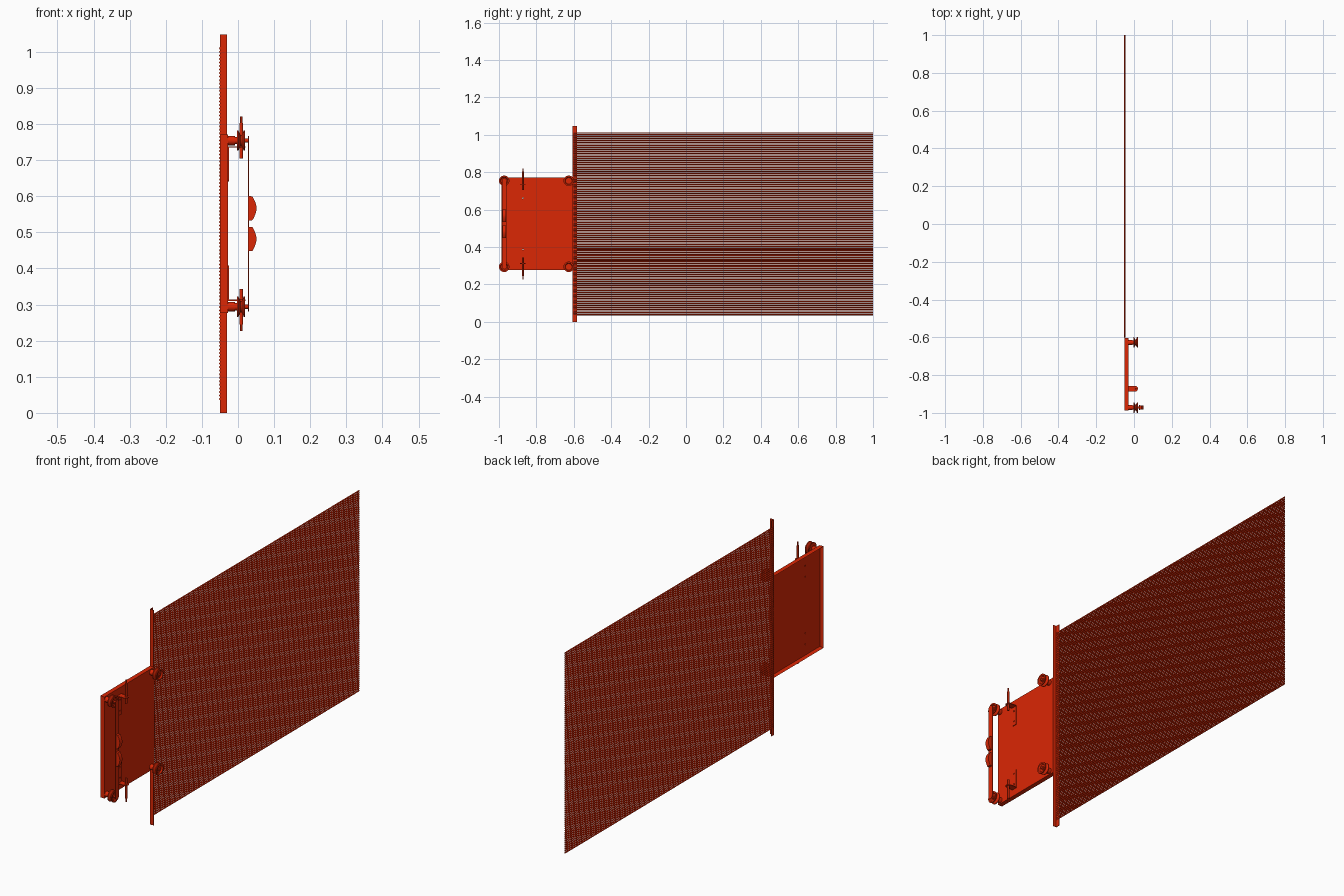
import bpy, bmesh, math
from mathutils import Matrix, Vector

if "Cube" in bpy.data.objects:
    bpy.data.objects.remove(bpy.data.objects["Cube"])

red = bpy.data.materials.new("red_paint")
red.diffuse_color = (0.71, 0.02, 0.0015, 1)
red.use_nodes = True
red.node_tree.nodes["Principled BSDF"].inputs["Base Color"].default_value = red.diffuse_color
ZC = 0.524          # mirror height
YR = -0.972         # front roller line
YB = -0.872         # bracket line


def finish(name, bm, smooth=False):
    bmesh.ops.recalc_face_normals(bm, faces=bm.faces)
    me = bpy.data.meshes.new(name)
    bm.to_mesh(me)
    bm.free()
    ob = bpy.data.objects.new(name, me)
    bpy.context.collection.objects.link(ob)
    me.materials.append(red)
    if smooth:
        bpy.ops.object.select_all(action='DESELECT')
        ob.select_set(True)
        bpy.context.view_layer.objects.active = ob
        bpy.ops.object.shade_smooth_by_angle(angle=math.radians(46))
    return ob


def add_box(bm, lo, hi):
    lo, hi = Vector(lo), Vector(hi)
    m = Matrix.Translation((lo + hi) / 2) @ Matrix.Diagonal((*(hi - lo), 1))
    bmesh.ops.create_cube(bm, size=1, matrix=m)


def add_prism(bm, pts, vec):
    a = [bm.verts.new(p) for p in pts]
    b = [bm.verts.new(Vector(p) + Vector(vec)) for p in pts]
    bm.faces.new(a)
    bm.faces.new(b[::-1])
    for i in range(len(a)):
        j = (i + 1) % len(a)
        bm.faces.new((a[i], b[i], b[j], a[j]))


def add_lathe(bm, profile, centre, axis, n=32):
    """profile = (position along axis, radius) pairs"""
    rot = Vector((0, 0, 1)).rotation_difference(Vector(axis)).to_matrix()
    c = Vector(centre)
    rings = [[bm.verts.new(c + rot @ Vector((r * math.cos(2 * math.pi * i / n),
              r * math.sin(2 * math.pi * i / n), h))) for i in range(n)] for h, r in profile]
    for a, b in zip(rings, rings[1:]):
        for i in range(n):
            bm.faces.new((a[i], a[(i + 1) % n], b[(i + 1) % n], b[i]))
    bm.faces.new(rings[0])
    bm.faces.new(rings[-1])


def cut(ob, cutter):
    m = ob.modifiers.new("holes", 'BOOLEAN')
    m.operation, m.solver, m.object = 'DIFFERENCE', 'EXACT', cutter


# row of stretched wires
bm = bmesh.new()
add_lathe(bm, [(-0.602, 0.0036), (1.0, 0.0036)], (-0.0486, 0, 0.0385), (0, 1, 0), 12)
wires = finish("wires", bm, True)
arr = wires.modifiers.new("repeat", 'ARRAY')
arr.count = 100
arr.use_relative_offset = False
arr.use_constant_offset = True
arr.constant_offset_displace = (0, 0, 0.971 / 99)

# upright angle-iron post
bm = bmesh.new()
x0, x1, y0, y1, t = -0.0505, -0.030, -0.606, -0.584, 0.003
add_prism(bm, [(x, y, 0) for x, y in ((x0, y0), (x1, y0), (x1, y0 + t), (x0 + t, y0 + t),
          (x0 + t, y1), (x0, y1))], (0, 0, 1.047))
finish("post", bm)

# hole cutters shared by tray and brackets
bm = bmesh.new()
for s in (1, -1):
    for h in (0.137, 0.19):
        add_lathe(bm, [(-0.06, 0.0035), (0.0, 0.0035)], (0, YB, ZC + s * h), (1, 0, 0), 16)
holes = finish("hole_cutter", bm)
holes.hide_render = True
holes.hide_viewport = True

# carriage tray, open to the back (-x)
bm = bmesh.new()
xa, xb, ya, yb, za, zb = -0.050, -0.028, -0.987, -0.603, ZC - 0.247, ZC + 0.247
add_box(bm, (xa, ya, za), (xb, yb, zb))
back = [f for f in bm.faces if f.calc_center_median().x < xa + 1e-4]
bmesh.ops.inset_region(bm, faces=back, thickness=0.003, use_even_offset=True)
bmesh.ops.translate(bm, vec=(0.019, 0, 0), verts=list(back[0].verts))
cut(finish("tray", bm), holes)

# four grooved rollers with spacers and axles
V = [(-0.003, 0.013), (-0.003, 0.028), (0.001, 0.028), (0.0065, 0.016), (0.0105, 0.016),
     (0.016, 0.028), (0.020, 0.028), (0.020, 0.021), (0.014, 0.017), (0.014, 0.012)]
for label, y in (("front", YR), ("rear", -0.627)):
    for side, s in (("upper", 1), ("lower", -1)):
        c = (0, y, ZC + s * 0.23)
        bm = bmesh.new()
        add_lathe(bm, V, c, (1, 0, 0), 40)
        finish(f"{label}_{side}_roller", bm)
        bm = bmesh.new()
        end = 0.029 if label == "front" else 0.021
        add_lathe(bm, [(-0.029, 0.013), (-0.008, 0.013), (-0.008, 0.010), (0.017, 0.010),
                       (0.017, 0.006), (end, 0.006)], c, (1, 0, 0), 24)
        finish(f"{label}_{side}_axle", bm, True)

# strap joining the front rollers
bm = bmesh.new()
pts = []
for s, a0 in ((1, 0), (-1, math.pi)):
    for i in range(13):
        a = a0 + math.pi * i / 12
        pts.append((0.0275, YR + 0.013 * math.cos(a), ZC + s * 0.23 + 0.013 * math.sin(a)))
add_prism(bm, pts, (0.003, 0, 0))
finish("strap", bm)

for side, s in (("upper", 1), ("lower", -1)):
    # rounded grip block on the strap
    bm = bmesh.new()
    zc = ZC + s * 0.0425
    pts = [(0.030, YR - 0.010, zc - 0.034)]
    for i in range(13):
        h = -0.033 + 0.066 * i / 12
        pts.append((0.0515 - 0.0115 * abs(h / 0.033) ** 1.7, YR - 0.010, zc + h))
    pts.append((0.030, YR - 0.010, zc + 0.034))
    add_prism(bm, pts, (0, 0.020, 0))
    finish(f"{side}_grip", bm, True)

    # bracket plate screwed to the tray, outer corners rounded
    bm = bmesh.new()
    za, zb = sorted((ZC + s * 0.116, ZC + s * 0.214))
    add_box(bm, (-0.0279, YB - 0.015, za), (-0.0244, YB + 0.015, zb))
    ends = [e for e in bm.edges if all(abs(v.co.z - ZC - s * 0.116) < 1e-4 for v in e.verts)
            and abs(e.verts[0].co.x - e.verts[1].co.x) > 1e-3]
    bmesh.ops.bevel(bm, geom=ends, offset=0.007, segments=4, profile=0.5, affect='EDGES')
    cut(finish(f"{side}_bracket_plate", bm), holes)

    # bracket arm with a rounded tip
    bm = bmesh.new()
    arm = [(0.006 + 0.015 * math.cos(a), YB + 0.015 * math.sin(a), ZC + s * 0.2105)
           for a in [-math.pi / 2 + math.pi * i / 12 for i in range(13)]]
    arm += [(-0.0245, YB + 0.015, ZC + s * 0.2105), (-0.0245, YB - 0.015, ZC + s * 0.2105)]
    add_prism(bm, arm, (0, 0, s * 0.0035))
    finish(f"{side}_bracket_arm", bm)

    # stepped pin through the bracket arm, with a nut on each face
    bm = bmesh.new()
    add_lathe(bm, [(0.181, 0.005), (0.279, 0.005), (0.279, 0.003), (0.297, 0.003)],
              (0.009, YB, ZC), (0, 0, s), 20)
    finish(f"{side}_pin", bm, True)
